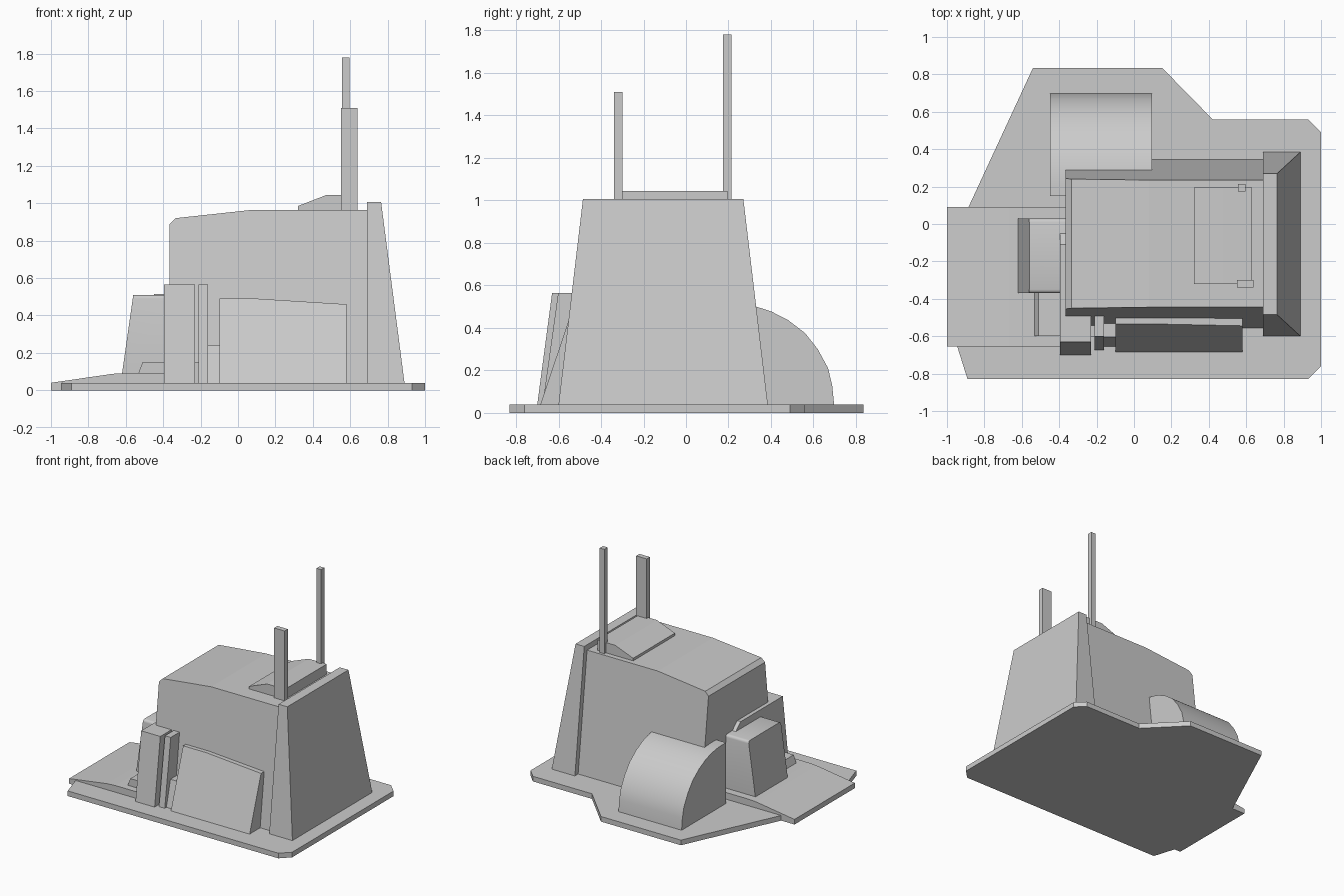
import bpy, bmesh

if "Cube" in bpy.data.objects:
    bpy.data.objects.remove(bpy.data.objects["Cube"])


def prism(name, near, far):
    """Solid between two matching loops of points."""
    bm = bmesh.new()
    a = [bm.verts.new(p) for p in near]
    b = [bm.verts.new(p) for p in far]
    bm.faces.new(a)
    bm.faces.new(b[::-1])
    n = len(a)
    for i in range(n):
        j = (i + 1) % n
        bm.faces.new((a[j], a[i], b[i], b[j]))
    bmesh.ops.recalc_face_normals(bm, faces=bm.faces)
    mesh = bpy.data.meshes.new(name)
    bm.to_mesh(mesh)
    bm.free()
    ob = bpy.data.objects.new(name, mesh)
    bpy.context.collection.objects.link(ob)
    return ob


def side(name, profile, front, back):
    """Extrude an x-z profile along y; front/back = (y, slope) leaning with z above the plate."""
    def loop(s):
        return [(x, s[0] + s[1] * (z - 0.04), z) for x, z in profile]
    return prism(name, loop(front), loop(back))


def rect(x0, x1, z0, z1):
    return [(x0, z0), (x1, z0), (x1, z1), (x0, z1)]


# Ground plate with clipped corners
plate = [(-0.89, -0.83), (0.93, -0.83), (1, -0.76), (1, 0.49), (0.93, 0.56),
         (0.42, 0.56), (0.15, 0.835), (-0.54, 0.835), (-0.885, 0.09),
         (-1, 0.09), (-1, -0.655), (-0.945, -0.655)]
prism("base_plate", [(x, y, 0) for x, y in plate], [(x, y, 0.04) for x, y in plate])

# Entry ramp
side("entry_ramp", [(-1, 0.04), (-0.36, 0.04), (-0.36, 0.092), (-0.60, 0.092), (-0.67, 0.088)],
     (-0.655, 0), (0.09, 0))

# Main building and thick end wall, both with leaning sides
side("main_body", [(-0.365, 0.04), (0.70, 0.04), (0.70, 0.965), (0.08, 0.965),
                   (-0.335, 0.92), (-0.365, 0.89)], (-0.555, 0.119), (0.345, -0.119))
side("end_wall", [(0.69, 0.04), (0.89, 0.04), (0.765, 1.007), (0.69, 1.007)],
     (-0.60, 0.119), (0.385, -0.119))

# Roof hatch and two masts
side("roof_hatch", [(0.32, 0.96), (0.63, 0.96), (0.63, 1.045), (0.475, 1.045), (0.32, 0.985)],
     (-0.32, 0), (0.195, 0))
side("short_mast", rect(0.55, 0.64, 0.96, 1.51), (-0.34, 0), (-0.30, 0))
side("tall_mast", rect(0.555, 0.595, 0.96, 1.78), (0.175, 0), (0.215, 0))

# Rounded annex at the back
arc = [(0.15, 0.04), (0.15, 0.515), (0.21, 0.515), (0.27, 0.511), (0.334, 0.499),
       (0.40, 0.478), (0.48, 0.437), (0.56, 0.376), (0.62, 0.30), (0.668, 0.212),
       (0.688, 0.13), (0.697, 0.04)]
annex = prism("rounded_annex", [(-0.45, y, z) for y, z in arc], [(0.095, y, z) for y, z in arc])

# Porch over the ramp with softened top edges
porch = side("porch", [(-0.62, 0.09), (-0.36, 0.09), (-0.36, 0.51), (-0.56, 0.51)],
             (-0.37, 0), (0.03, 0))
bm = bmesh.new()
bm.from_mesh(porch.data)
top = [e for e in bm.edges if all(v.co.z > 0.5 for v in e.verts)
       and abs(e.verts[0].co.y - e.verts[1].co.y) < 0.01]
bmesh.ops.bevel(bm, geom=top, offset=0.02, segments=3, profile=0.5, affect='EDGES')
bm.to_mesh(porch.data)
bm.free()

for ob in (annex, porch):
    bpy.context.view_layer.objects.active = ob
    ob.select_set(True)
    bpy.ops.object.shade_smooth_by_angle(angle=0.6)
    ob.select_set(False)

side("porch_step", [(-0.535, 0.085), (-0.38, 0.085), (-0.38, 0.15), (-0.51, 0.15)],
     (-0.60, 0), (-0.36, 0))

# Corner wall wrapping the left end, with a clipped inner corner
corner = [(-0.70, 0.04), (-0.04, 0.04), (-0.04, 0.50), (-0.11, 0.565), (-0.63, 0.565)]
prism("corner_wall", [(-0.395, y, z) for y, z in corner], [(-0.36, y, z) for y, z in corner])
side("corner_pillar", rect(-0.365, -0.23, 0.04, 0.565), (-0.70, 0.133), (-0.48, 0))

# Slim pillar, its low links and the large sloped front panel
side("slim_pillar", rect(-0.21, -0.16, 0.04, 0.565), (-0.675, 0.14), (-0.47, 0))
side("low_link_left", rect(-0.235, -0.205, 0.04, 0.15), (-0.605, 0), (-0.50, 0))
side("low_link_right", rect(-0.165, -0.095, 0.04, 0.24), (-0.655, 0.25), (-0.50, 0))
side("front_panel", [(-0.10, 0.04), (0.58, 0.04), (0.58, 0.46), (0.10, 0.49), (-0.10, 0.49)],
     (-0.685, 0.335), (-0.48, 0))
